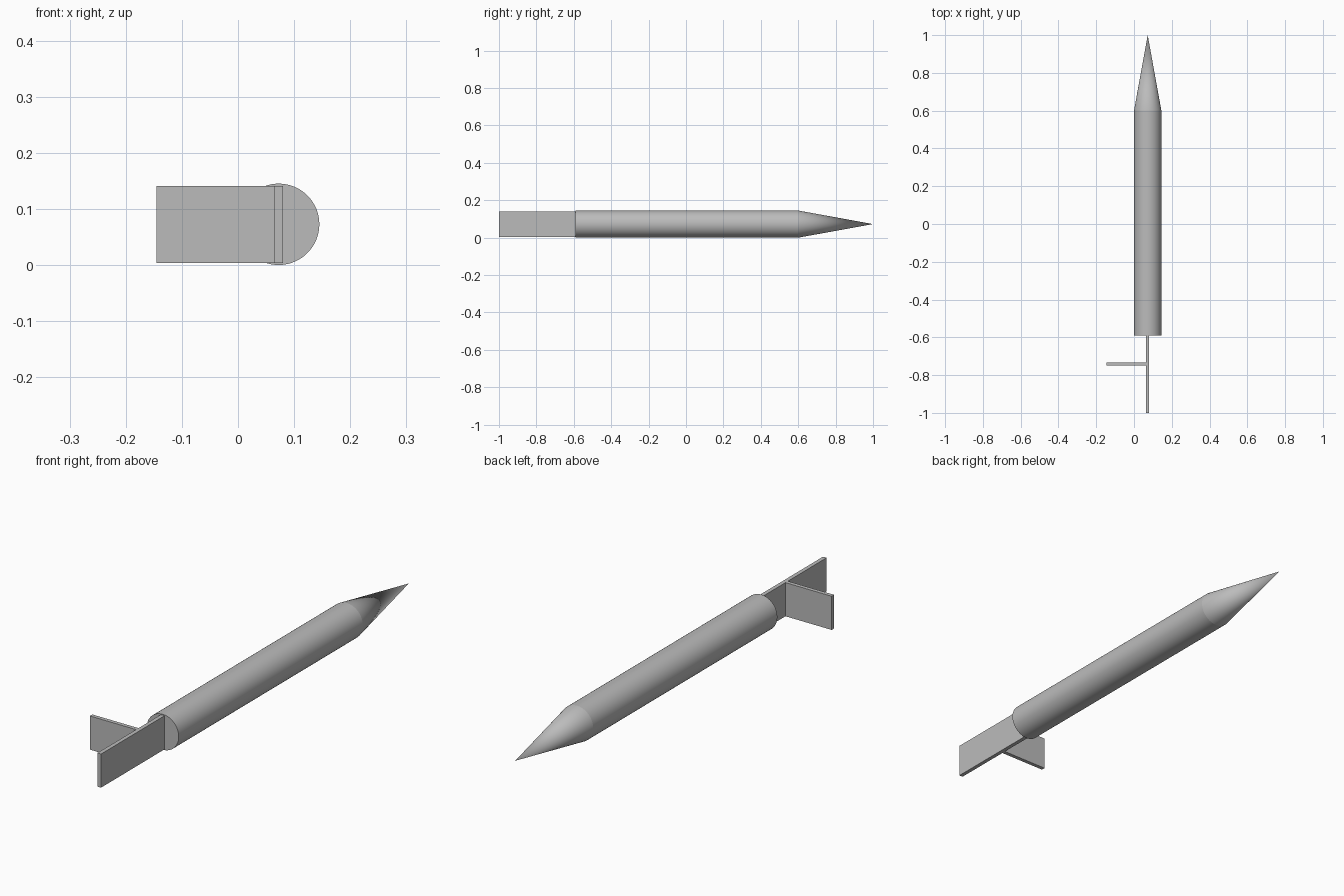
import bpy, bmesh, math
from mathutils import Matrix

if "Cube" in bpy.data.objects:
    bpy.data.objects.remove(bpy.data.objects["Cube"], do_unlink=True)

GREY = (0.5, 0.5, 0.5, 1)
mat = bpy.data.materials.new("plain grey")
mat.use_nodes = True
mat.diffuse_color = GREY
mat.node_tree.nodes["Principled BSDF"].inputs["Base Color"].default_value = GREY

R = 0.0725              # body radius, also the height and offset of its axis
TAIL, SHOULDER, TIP = -0.59, 0.6, 1.0
SIDES = 64


def add_object(name, bm):
    mesh = bpy.data.meshes.new(name)
    bmesh.ops.recalc_face_normals(bm, faces=bm.faces)
    bm.to_mesh(mesh)
    bm.free()
    mesh.materials.append(mat)
    obj = bpy.data.objects.new(name, mesh)
    bpy.context.collection.objects.link(obj)
    return obj


def box(name, x, y, z):
    bm = bmesh.new()
    bmesh.ops.create_cube(bm, size=1)
    size = [b - a for a, b in (x, y, z)]
    mid = [(a + b) / 2 for a, b in (x, y, z)]
    bmesh.ops.transform(bm, verts=bm.verts,
                        matrix=Matrix.Translation(mid) @ Matrix.Diagonal((*size, 1)))
    return add_object(name, bm)


# Round body with a pointed nose, spun from a half profile around the y axis
bm = bmesh.new()
tail = bmesh.ops.create_circle(bm, cap_ends=True, segments=SIDES, radius=R,
                               matrix=Matrix.Translation((R, TAIL, R))
                               @ Matrix.Rotation(math.pi / 2, 4, 'X'))
ring_edges = list(bm.edges)
out = bmesh.ops.extrude_edge_only(bm, edges=ring_edges)["geom"]
ring = [g for g in out if isinstance(g, bmesh.types.BMVert)]
shoulder_edges = [e for e in bm.edges if all(v in ring for v in e.verts)]
bmesh.ops.translate(bm, verts=ring, vec=(0, SHOULDER - TAIL, 0))
point = bm.verts.new((R, TIP, R))
for e in shoulder_edges:
    bm.faces.new((*e.verts, point))
body = add_object("body", bm)
bpy.context.view_layer.objects.active = body
body.select_set(True)
bpy.ops.object.shade_smooth_by_angle(angle=math.radians(9))
body.select_set(False)

# Upright tail plate and the side fin that meets it
HEIGHT = (0.0035, 0.141)
box("tail_plate", (0.064, 0.0805), (-1.0, TAIL), HEIGHT)
box("side_fin", (-0.145, 0.064), (-0.75, -0.734), HEIGHT)
